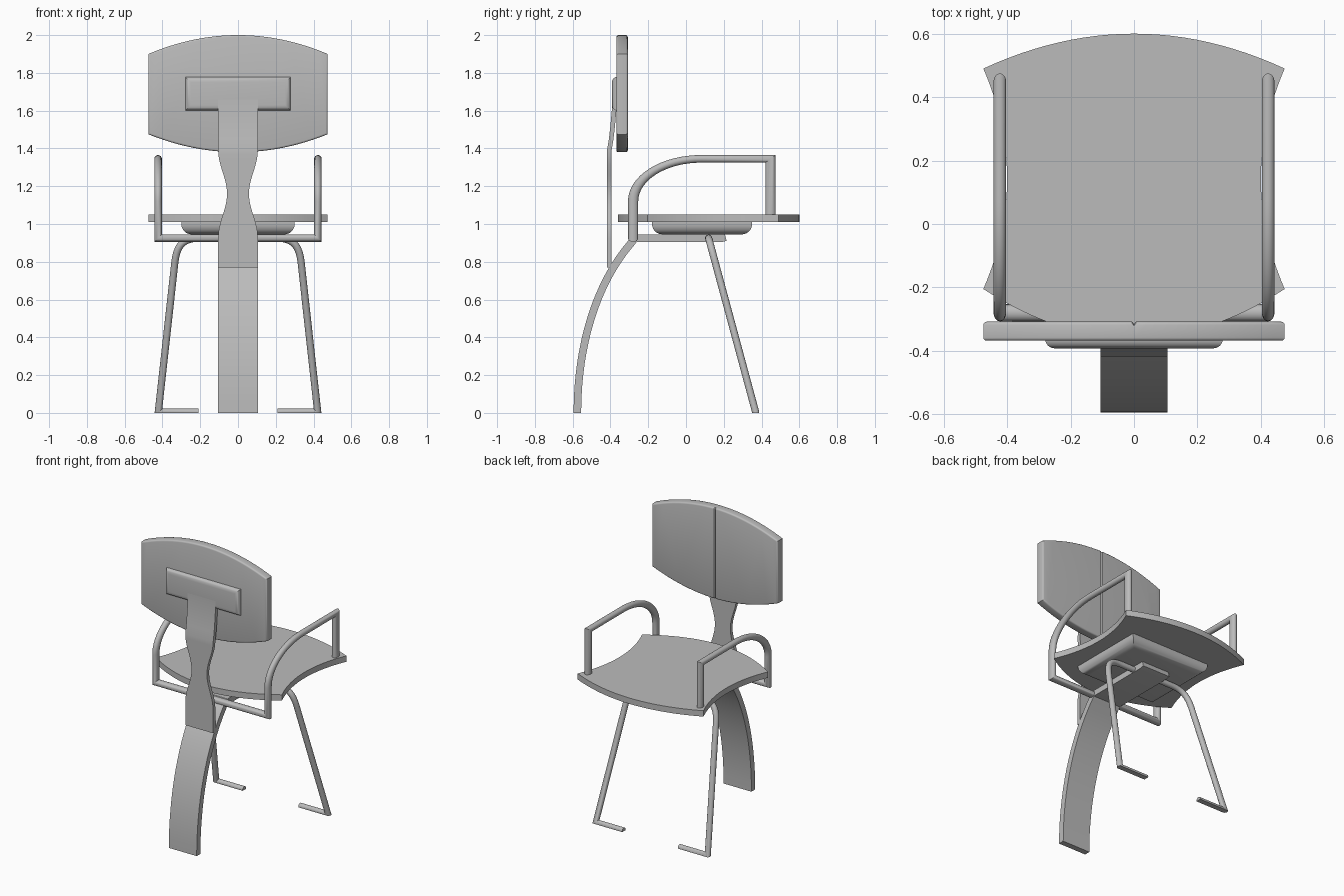
import bpy, bmesh, math
from mathutils import Vector

cube = bpy.data.objects.get("Cube")
if cube:
    bpy.data.objects.remove(cube)

grey = bpy.data.materials.new("light grey")
grey.use_nodes = True
grey.diffuse_color = (0.5, 0.5, 0.5, 1)
grey.node_tree.nodes["Principled BSDF"].inputs["Base Color"].default_value = (0.5, 0.5, 0.5, 1)


def finish(name, bm, angle=35):
    bmesh.ops.recalc_face_normals(bm, faces=bm.faces)
    mesh = bpy.data.meshes.new(name)
    bm.to_mesh(mesh)
    bm.free()
    mesh.materials.append(grey)
    obj = bpy.data.objects.new(name, mesh)
    bpy.context.collection.objects.link(obj)
    bpy.ops.object.select_all(action='DESELECT')
    obj.select_set(True)
    bpy.context.view_layer.objects.active = obj
    bpy.ops.object.shade_smooth_by_angle(angle=math.radians(angle))
    return obj


def prism(points, depth):
    """Extrude a closed outline along a vector."""
    bm = bmesh.new()
    face = bm.faces.new([bm.verts.new(p) for p in points])
    new = bmesh.ops.extrude_face_region(bm, geom=[face])["geom"]
    bmesh.ops.translate(bm, vec=depth, verts=[v for v in new if isinstance(v, bmesh.types.BMVert)])
    return bm


def tube(path, radius, stretch=1.0, sides=16):
    """Sweep a ring along a path with mitred corners, then stretch it in y."""
    pts = [Vector((x, y / stretch, z)) for x, y, z in path]
    bm = bmesh.new()
    start = (pts[1] - pts[0]).normalized()
    u = start.orthogonal().normalized()
    w = start.cross(u)
    ring = []
    for i in range(sides):
        a = math.tau * i / sides
        ring.append(pts[0] + radius * (u * math.cos(a) + w * math.sin(a)))
    rings = [ring]
    for i in range(1, len(pts)):
        along = (pts[i] - pts[i - 1]).normalized()
        ahead = (pts[min(i + 1, len(pts) - 1)] - pts[i]).normalized()
        plane = along + ahead
        rings.append([p + along * ((pts[i] - p).dot(plane) / along.dot(plane)) for p in rings[-1]])
    rows = [[bm.verts.new((p.x, p.y * stretch, p.z)) for p in r] for r in rings]
    for a, b in zip(rows, rows[1:]):
        for i in range(sides):
            j = (i + 1) % sides
            bm.faces.new((a[i], a[j], b[j], b[i]))
    bm.faces.new(rows[0])
    bm.faces.new(rows[-1])
    return bm


def strip(path, thick, width):
    """Bent flat bar: a path of (y, z) with a half width for each point."""
    bm = bmesh.new()
    pts = [Vector(p) for p in path]
    rows = []
    for i, p in enumerate(pts):
        d = (pts[min(i + 1, len(pts) - 1)] - pts[max(i - 1, 0)]).normalized()
        n = Vector((-d.y, d.x)) * thick / 2
        h = width(p.y)
        corners = ((-h, p + n), (h, p + n), (h, p - n), (-h, p - n))
        rows.append([bm.verts.new((x, q.x, q.y)) for x, q in corners])
    for a, b in zip(rows, rows[1:]):
        for i in range(4):
            j = (i + 1) % 4
            bm.faces.new((a[i], a[j], b[j], b[i]))
    bm.faces.new(rows[0])
    bm.faces.new(rows[-1])
    return bm


def bezier(a, b, c, d, n=16):
    a, b, c, d = map(Vector, (a, b, c, d))
    ts = [i / n for i in range(n + 1)]
    return [a * (1 - t) ** 3 + b * 3 * t * (1 - t) ** 2 + c * 3 * t * t * (1 - t) + d * t ** 3 for t in ts]


def pillow(name, low, high, side, radius):
    """Box whose edges are rounded around the face that looks along side."""
    bm = bmesh.new()
    bmesh.ops.create_cube(bm, size=1)
    low, high, side = Vector(low), Vector(high), Vector(side)
    for v in bm.verts:
        v.co = [low[k] + (v.co[k] + 0.5) * (high[k] - low[k]) for k in range(3)]
    bm.normal_update()
    face = max(bm.faces, key=lambda f: f.normal.dot(side))
    bmesh.ops.bevel(bm, geom=list(face.edges), offset=radius, segments=6, profile=0.5, affect='EDGES')
    return finish(name, bm)


def mirrored(path):
    return path + [(-x, y, z) for x, y, z in reversed(path) if x > 0]


steps = [i / 12 for i in range(-12, 13)]

# Seat: bowed front and rear edges, hollow sides
front = [(0.475 * t, 0.6 - 0.11 * t * t, 1.01) for t in steps]
rear = [(-0.475 * t, -0.36 + 0.155 * t * t, 1.01) for t in steps]
right_side = [(0.4 + 0.075 * t * t, 0.1425 - 0.3475 * t, 1.01) for t in steps[1:-1]]
left_side = [(-x, -y + 0.285, z) for x, y, z in right_side]
finish("seat", prism(front + right_side + rear + left_side, (0, 0, 0.04)))

# Rounded pan below the seat
pillow("seat_pan", (-0.3, -0.18, 0.945), (0.3, 0.35, 1.012), (0, 0, -1), 0.055)

# Backrest with rounded rims and a fine centre groove
top = [(0.475 * t, -0.368, 2 - 0.1 * t * t) for t in steps]
bottom = [(-0.475 * t, -0.368, 1.38 + 0.095 * t * t) for t in steps]
bm = prism(top + bottom, (0, 0.06, 0))
rims = [e for e in bm.edges if abs(e.verts[0].co.y - e.verts[1].co.y) < 0.001]
bmesh.ops.bevel(bm, geom=rims, offset=0.01, segments=3, profile=0.5, affect='EDGES')
for x in (-0.006, 0, 0.006):
    bmesh.ops.bisect_plane(bm, geom=bm.verts[:] + bm.edges[:] + bm.faces[:],
                           plane_co=(x, 0, 0), plane_no=(1, 0, 0))
for v in bm.verts:
    if abs(v.co.x) < 0.001 and v.co.y > -0.32:
        v.co.y -= 0.008
finish("backrest", bm)

# Rounded bracket that holds the backrest
pillow("back_bracket", (-0.28, -0.392, 1.6), (0.28, -0.36, 1.78), (0, -1, 0), 0.03)


# Upright with a narrow waist
def waist(z):
    t = min(1, abs(z - 1.16) / 0.23)
    return 0.058 + 0.047 * (1 - math.cos(math.pi * t)) / 2


upright = [(-0.406, 0.77 + 0.62 * i / 24) for i in range(25)]
upright += [(-0.396, 1.45), (-0.388, 1.52), (-0.381, 1.6), (-0.38, 1.66)]
finish("back_upright", strip(upright, 0.024, waist), 20)

# Curved rear leg that runs on into the rail below the seat
leg = bezier((-0.575, 0), (-0.575, 0.35), (-0.48, 0.68), (-0.29, 0.9))
leg += [Vector((-0.262, 0.925)), Vector((0.19, 0.925)), Vector((0.21, 0.93))]
bm = strip(leg, 0.04, lambda z: 0.105)
for v in bm.verts:
    v.co.z = max(v.co.z, 0)
finish("rear_leg_and_rail", bm)

# Armrests joined by a crossbar
arm = [(0.423, 0.448, 1.04), (0.423, 0.448, 1.345)]
for i in range(17):
    a = math.pi / 2 * (1 + i / 16)
    arm.append((0.423, 0.08 + 0.36 * math.cos(a), 1.12 + 0.225 * math.sin(a)))
arm.append((0.423, -0.28, 0.925))
finish("armrest_frame", tube(mirrored(arm), 0.02, 1.35))

# Front legs: one bent tube with inward feet trimmed at the floor
bend = bezier((0.334, 0.8), (0.322, 0.9), (0.28, 0.925), (0.2, 0.925), 10)
profile = [(0.21, 0.004), (0.422, 0.004)] + [tuple(p) for p in bend]
bm = tube(mirrored([(x, 0.12 + 0.27 * (0.925 - z), z) for x, z in profile]), 0.019)
cut = bmesh.ops.bisect_plane(bm, geom=bm.verts[:] + bm.edges[:] + bm.faces[:],
                             plane_co=(0, 0, 0), plane_no=(0, 0, -1), clear_outer=True)
bmesh.ops.holes_fill(bm, edges=[e for e in bm.edges if e.is_boundary])
finish("front_legs", bm)
